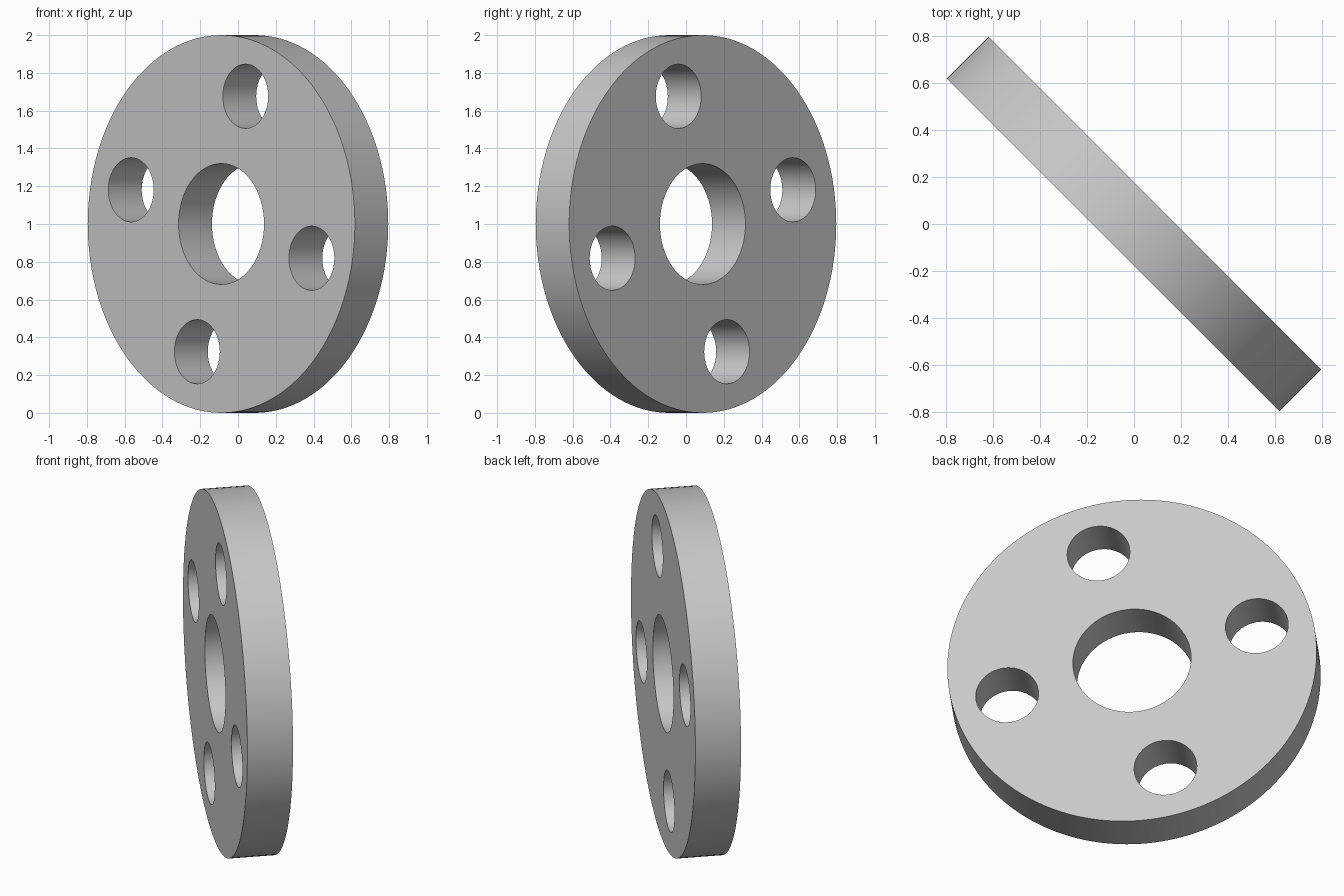
import bpy
import math
from mathutils import Matrix, Vector

cube = bpy.data.objects.get("Cube")
if cube:
    bpy.data.objects.remove(cube, do_unlink=True)

THICKNESS = 0.25
BOLT_CIRCLE = 0.70
FIRST_BOLT_ANGLE = math.radians(75)

grey = bpy.data.materials.new("light grey")
grey.use_nodes = True
colour = (0.58, 0.58, 0.58, 1)
grey.diffuse_color = colour
grey.node_tree.nodes["Principled BSDF"].inputs["Base Color"].default_value = colour


def cylinder(name, radius, depth, sides, x=0, y=0):
    bpy.ops.mesh.primitive_cylinder_add(
        vertices=sides, radius=radius, depth=depth, location=(x, y, 0))
    obj = bpy.context.object
    obj.name = name
    obj.data.materials.append(grey)
    return obj


# Disc body, built lying flat
disc = cylinder("flange_disc", 1, THICKNESS, 128)

# Central bore and four bolt holes
cutters = [cylinder("bore_cutter", 0.32, 1, 64)]
for i in range(4):
    angle = FIRST_BOLT_ANGLE + i * math.pi / 2
    cutters.append(cylinder("bolt_hole_cutter", 0.17, 1, 48,
                            BOLT_CIRCLE * math.cos(angle),
                            BOLT_CIRCLE * math.sin(angle)))

bpy.ops.object.select_all(action="DESELECT")
disc.select_set(True)
bpy.context.view_layer.objects.active = disc
for cutter in cutters:
    cut = disc.modifiers.new("hole", "BOOLEAN")
    cut.operation = "DIFFERENCE"
    cut.solver = "EXACT"
    cut.object = cutter
    bpy.ops.object.modifier_apply(modifier=cut.name)
    bpy.data.objects.remove(cutter, do_unlink=True)

# Stand the disc on its rim, turned diagonally
across = Vector((1, -1, 0)).normalized()
up = Vector((0, 0, 1))
turn = Matrix((across, up, across.cross(up))).transposed().to_4x4()
disc.data.transform(Matrix.Translation((0, 0, 1)) @ turn)

bpy.ops.object.shade_smooth_by_angle(angle=math.radians(30))
